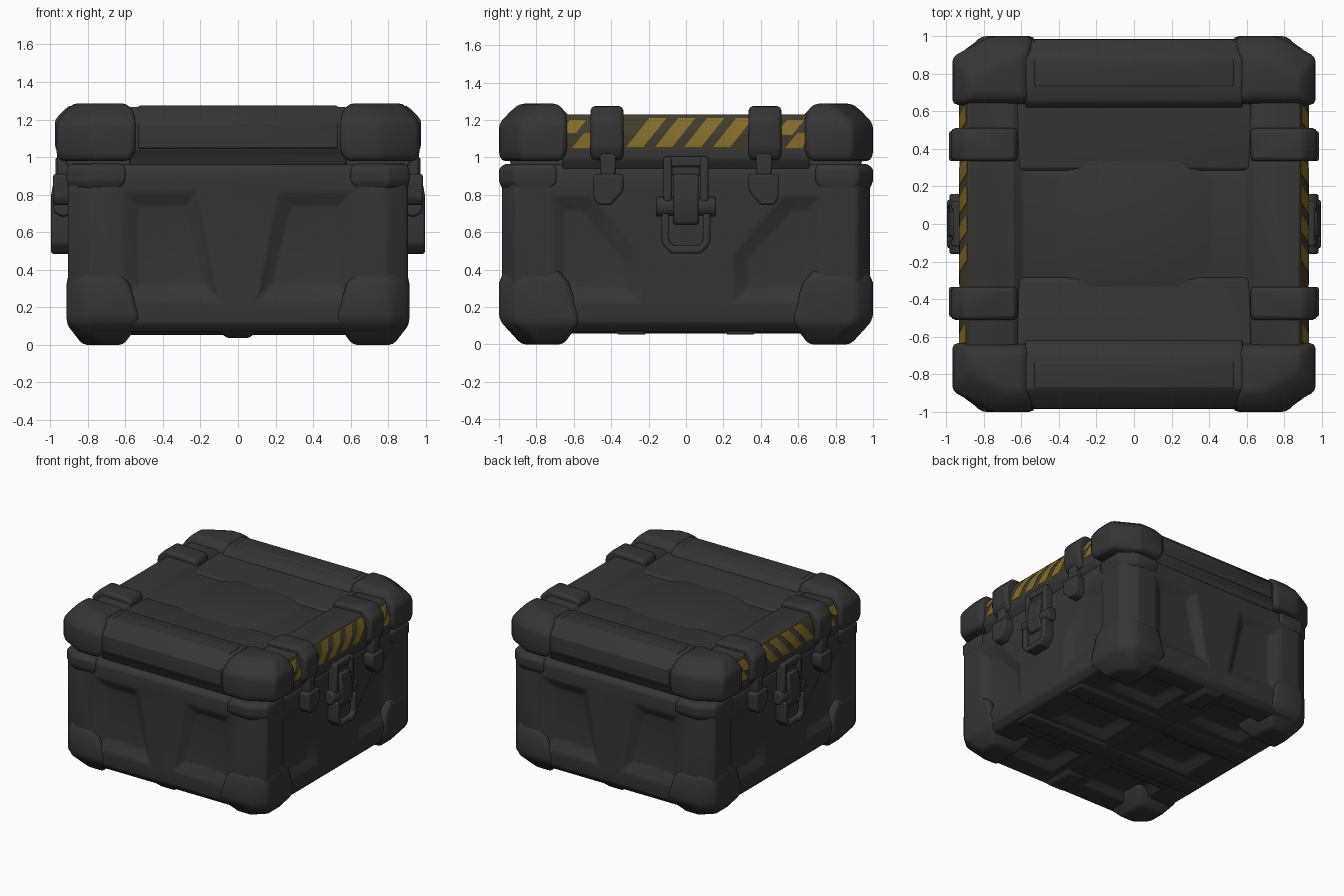
import bpy, bmesh, math

if "Cube" in bpy.data.objects:
    bpy.data.objects.remove(bpy.data.objects["Cube"])


def material(name, rgb):
    m = bpy.data.materials.new(name)
    m.diffuse_color = (*rgb, 1)
    m.use_nodes = True
    m.node_tree.nodes["Principled BSDF"].inputs["Base Color"].default_value = m.diffuse_color
    return m


GREY = material("dark_grey", (0.036, 0.036, 0.036))
YELLOW = material("warning_yellow", (0.22, 0.15, 0.025))
OLIVE = material("worn_olive", (0.05, 0.044, 0.024))


def make(name, bm, mirror="", bevel=0.012, mat=GREY, angle=50):
    bmesh.ops.recalc_face_normals(bm, faces=bm.faces)
    me = bpy.data.meshes.new(name)
    bm.to_mesh(me)
    bm.free()
    me.materials.append(mat)
    me.polygons.foreach_set("use_smooth", [True] * len(me.polygons))
    me.set_sharp_from_angle(angle=math.radians(angle))
    ob = bpy.data.objects.new(name, me)
    bpy.context.collection.objects.link(ob)
    if bevel:
        b = ob.modifiers.new("soft_edges", 'BEVEL')
        b.width, b.segments, b.limit_method = bevel, 2, 'ANGLE'
        b.angle_limit = math.radians(25)
    if mirror:
        m = ob.modifiers.new("mirror", 'MIRROR')
        m.use_axis = ["x" in mirror, "y" in mirror, False]
    return ob


def hull(points, bm=None):
    """Convex solid around the points."""
    bm = bm or bmesh.new()
    vs = [bm.verts.new(p) for p in points]
    r = bmesh.ops.convex_hull(bm, input=vs)
    junk = [v for v in r["geom_interior"] if isinstance(v, bmesh.types.BMVert)]
    bmesh.ops.delete(bm, geom=junk, context='VERTS')
    bmesh.ops.dissolve_limit(bm, angle_limit=0.02, verts=bm.verts, edges=bm.edges)
    return bm


def prism(axis, pts, a, b, bm=None):
    """Polygon extruded along an axis from a to b."""
    bm = bm or bmesh.new()
    i = "xyz".index(axis)

    def at(p, t):
        q = list(p)
        q.insert(i, t)
        return bm.verts.new(q)
    lo = [at(p, a) for p in pts]
    hi = [at(p, b) for p in pts]
    bm.faces.new(lo)
    bm.faces.new(hi[::-1])
    n = len(pts)
    for k in range(n):
        bm.faces.new((lo[k], lo[(k + 1) % n], hi[(k + 1) % n], hi[k]))
    return bm


def box(x0, x1, y0, y1, z0, z1, bm=None):
    return prism("z", [(x0, y0), (x1, y0), (x1, y1), (x0, y1)], z0, z1, bm)


def octagon(x, y, cx, cy):
    return [(x, y - cy), (x - cx, y), (cx - x, y), (-x, y - cy),
            (-x, cy - y), (cx - x, -y), (x - cx, -y), (x, cy - y)]


def guard(x0, x1, y0, y1, cx, cy, rings):
    """Corner guard: chamfered outer corner; rings give z, outer x, outer y and inner insets."""
    pts = []
    for z, ox, oy, i in rings:
        a, b, c, d = x0 + i, x1 - ox, y0 + i, y1 - oy
        pts += [(a, c, z), (b, c, z), (a, d, z), (b, d - cy, z), (b - cx, d, z)]
    return hull(pts)


# Lower body with sloped recesses cut into all sides and the underside
outline = octagon(0.905, 0.985, 0.12, 0.07)
pts = [(x, y, z) for x, y in outline for z in (0.12, 0.93)]
pts += [(x * 0.95, y * 0.96, 0.068) for x, y in outline]
pts += [(x * 0.97, y * 0.97, 0.962) for x, y in outline]
body = make("lower_body", hull(pts), bevel=0.014)

cut = bmesh.new()
for s in (-1, 1):
    for t in (-1, 1):
        # front and back panels, leaving a tapered middle rib
        outer = [(0.2, 0.84), (0.07, 0.2), (0.64, 0.2), (0.64, 0.84)]
        inner = [(0.28, 0.74), (0.18, 0.32), (0.53, 0.32), (0.53, 0.74)]
        hull([(s * x, t * 1.0, z) for x, z in outer] + [(s * x, t * 0.935, z) for x, z in inner], cut)
        # side panels beside the latch
        outer = [(0.5, 0.82), (0.22, 0.5), (0.22, 0.2), (0.74, 0.2), (0.74, 0.82)]
        inner = [(0.57, 0.72), (0.33, 0.45), (0.33, 0.3), (0.65, 0.3), (0.65, 0.72)]
        hull([(s * 0.92, t * y, z) for y, z in outer] + [(s * 0.86, t * y, z) for y, z in inner], cut)
    # underside pockets
    for y, h in ((-0.62, 0.2), (0, 0.2), (0.62, 0.2)):
        hull([(s * 0.4 + a * 0.3, y + b * h, 0.04) for a in (-1, 1) for b in (-1, 1)] +
             [(s * 0.4 + a * 0.18, y + b * (h - 0.08), 0.125) for a in (-1, 1) for b in (-1, 1)], cut)
cutter = make("recess_cutter", cut, bevel=0)
cutter.hide_render = True
cutter.hide_set(True)
mod = body.modifiers.new("recesses", 'BOOLEAN')
mod.object, mod.operation, mod.solver = cutter, 'DIFFERENCE', 'EXACT'
body.modifiers.move(1, 0)

# Underside ribs, the middle one with deeper ends
make("bottom_rib_long", prism("y", [(-0.14, 0.085), (-0.08, 0.058), (0.08, 0.058), (0.14, 0.085)], -0.8, 0.8))
make("bottom_rib_end", hull([(x, y, 0.09) for x in (-0.12, 0.12) for y in (0.62, 0.96)] +
                            [(x, y, 0.037) for x in (-0.06, 0.06) for y in (0.68, 0.91)]), "y")
make("bottom_rib_cross", prism("x", [(0.18, 0.085), (0.22, 0.052), (0.36, 0.052), (0.41, 0.085)], -0.84, 0.84), "y")

# Corner guards and the rounded shoulders under the lid
make("bottom_corner_guard", guard(0.51, 0.912, 0.555, 1.0, 0.1, 0.09, [
    (0.0, 0.085, 0.12, 0.1), (0.11, 0.0, 0.02, 0.02), (0.14, 0.0, 0.0, 0.01),
    (0.33, 0.0, 0.0, 0.07), (0.4, 0.015, 0.03, 0.13)]), "xy", 0.025, angle=80)
make("body_shoulder", guard(0.6, 0.912, 0.69, 1.0, 0.11, 0.08, [
    (0.83, 0.01, 0.02, 0.03), (0.87, 0.0, 0.0, 0.0), (0.94, 0.0, 0.0, 0.0), (0.965, 0.02, 0.03, 0.02)]), "xy")
make("lid_corner_guard", guard(0.545, 0.967, 0.635, 1.0, 0.2, 0.11, [
    (0.98, 0.012, 0.01, 0.03), (1.03, 0.0, 0.0, 0.0), (1.18, 0.0, 0.0, 0.0),
    (1.245, 0.05, 0.06, 0.01), (1.287, 0.09, 0.11, 0.05)]), "xy", 0.025, angle=80)

# Lid centre, with its side faces in the worn hazard band colour
half = [(0.89, 0.93), (0.93, 0.99), (0.93, 1.04), (0.93, 1.13), (0.88, 1.23), (0.64, 1.225), (0.59, 1.185)]
profile = half + [(-x, z) for x, z in half[::-1]]
lid = make("lid_centre", prism("y", profile, -0.66, 0.66), bevel=0.01)
lid.data.materials.append(OLIVE)
for f in lid.data.polygons:
    if abs(f.normal.x) > 0.8 and f.center.z > 1.03:
        f.material_index = 1

# Low raised panel on top, and flat bands beside it
make("lid_top_panel", hull([(x, y, 1.175) for x, y in octagon(0.46, 0.46, 0.24, 0.24)] +
                           [(x, y, 1.22) for x in (-0.25, 0.25) for y in (-0.25, 0.25)]), angle=80)
make("lid_top_band", prism("x", [(0.28, 1.18), (0.30, 1.2), (0.66, 1.215), (0.66, 1.17)], -0.62, 0.62), "y", 0.005)

# Thick rolls along the front and back of the lid
roll = [(0.6, 0.93), (0.6, 1.19), (0.65, 1.25), (0.72, 1.268), (0.88, 1.268),
        (0.975, 1.18), (0.975, 1.04), (0.945, 1.0), (0.93, 0.93)]
make("lid_roll", prism("x", roll, -0.58, 0.58), "y", angle=80)
make("lid_roll_plate", prism("x", [(0.72, 1.26), (0.74, 1.274), (0.87, 1.274), (0.983, 1.175),
                                   (0.983, 1.05), (0.96, 1.04), (0.96, 1.16), (0.86, 1.25)], -0.53, 0.53), "y", 0.006)

# Straps over the lid edges, with hook and shield plate below
strap = [(0.62, 1.18), (0.62, 1.25), (0.65, 1.265), (0.9, 1.275), (0.975, 1.2),
         (0.975, 1.05), (0.94, 0.985), (0.85, 0.985)]
make("lid_strap", prism("y", strap, 0.335, 0.51), "xy", 0.022)
make("strap_hook", box(0.86, 0.965, 0.375, 0.46, 0.88, 1.02), "xy")
shield = [(0.335, 0.91), (0.335, 0.82), (0.40, 0.745), (0.47, 0.745), (0.495, 0.78), (0.495, 0.91)]
make("strap_shield", prism("x", shield, 0.86, 0.985), "xy", 0.012)

# Centre latch
frame = [(-0.13, 0.7), (-0.13, 0.54), (-0.08, 0.485), (0.08, 0.485), (0.13, 0.54), (0.13, 0.7),
         (0.09, 0.7), (0.09, 0.55), (0.07, 0.53), (-0.07, 0.53), (-0.09, 0.55), (-0.09, 0.7)]
make("latch_frame", prism("x", frame, 0.86, 0.995), "x")
make("latch_back", box(0.86, 0.955, -0.11, 0.11, 0.51, 0.7), "x")
lever = [(0.86, 0.64), (0.975, 0.64), (0.995, 0.69), (0.995, 0.8), (0.975, 0.91), (0.86, 0.91)]
make("latch_lever", prism("y", lever, -0.068, 0.068), "x")
make("latch_arm", box(0.86, 0.972, 0.075, 0.12, 0.7, 1.0), "xy")
make("latch_bar", box(0.86, 0.965, -0.12, 0.12, 0.95, 1.005), "x")
make("lid_keeper", box(0.86, 0.95, -0.075, 0.075, 0.9, 1.0), "x")
pin = [(0.93 + 0.055 * math.cos(k * math.pi / 6), 0.737 + 0.055 * math.sin(k * math.pi / 6)) for k in range(12)]
make("latch_pin", prism("y", pin, -0.16, 0.16), "x")

# Slanted yellow hazard stripes following the lid side
bm = bmesh.new()
spots = [(y, 1.055, 1.21) for y in (-0.215, -0.06, 0.095, 0.25)]
spots += [(-0.635, 1.13, 1.2), (-0.5, 1.05, 1.13), (0.53, 1.12, 1.2), (0.64, 1.05, 1.13)]
for y, z0, z1 in spots:
    levels = sorted({z0, z1} | ({1.13} if z0 < 1.13 < z1 else set()))
    rows = []
    for z in levels:
        x = 0.933 - max(0, z - 1.13) * 0.5
        c = y + 0.8 * (z - 1.13)
        rows.append([bm.verts.new((x + d, max(-0.655, min(0.655, c + w)), z)) for d, w in
                     ((0, -0.046), (0, 0.046), (-0.008, 0.046), (-0.008, -0.046))])
    for a, b in zip(rows, rows[1:]):
        for k in range(4):
            bm.faces.new((a[k], a[(k + 1) % 4], b[(k + 1) % 4], b[k]))
    bm.faces.new(rows[0])
    bm.faces.new(rows[-1][::-1])
make("hazard_stripes", bm, "x", 0, YELLOW)
